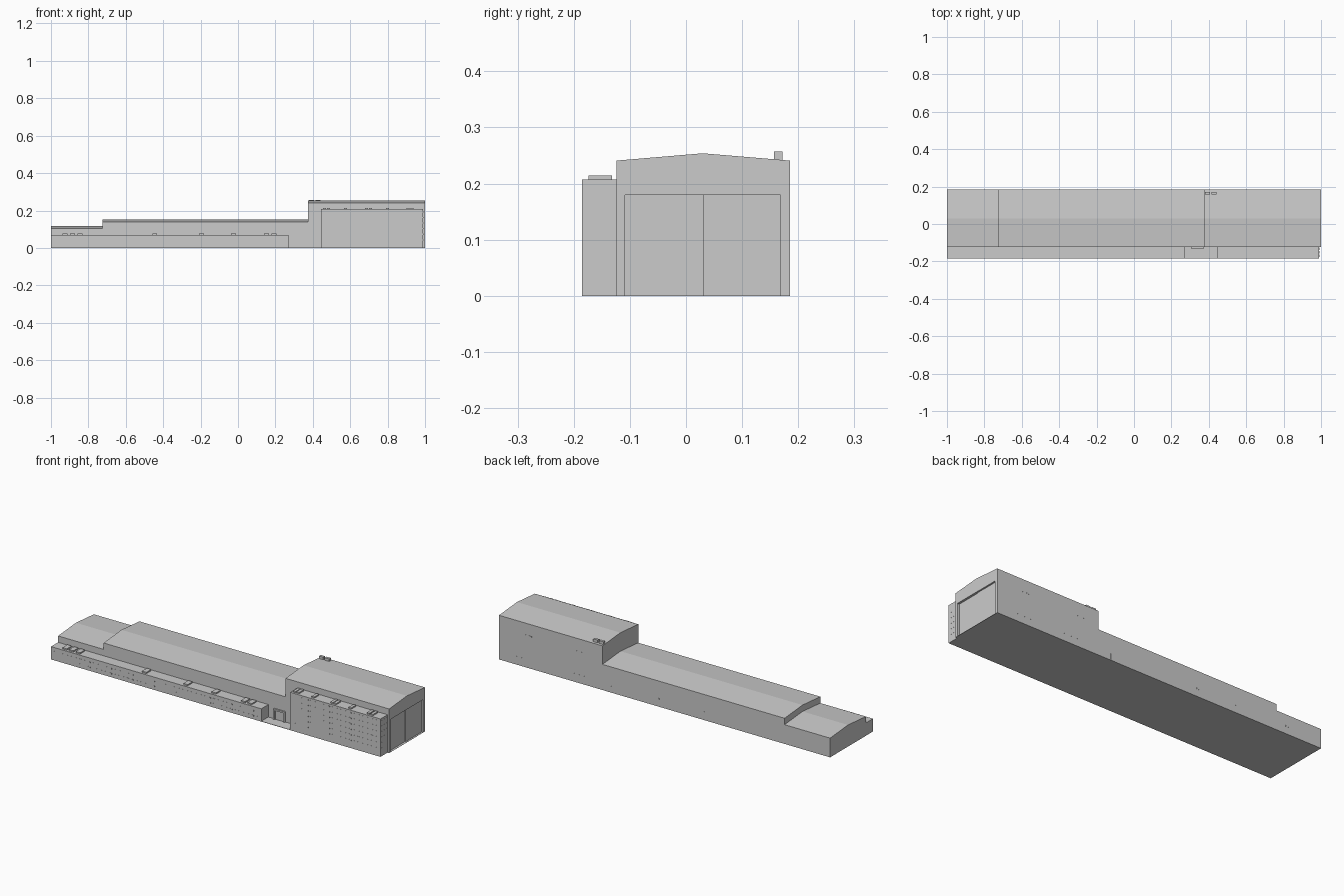
import bpy
import bmesh
from mathutils import Matrix, Vector

if "Cube" in bpy.data.objects:
    bpy.data.objects.remove(bpy.data.objects["Cube"])

Y0, Y1, YR = -0.124, 0.185, 0.03     # hall front wall, back wall, ridge
YF = -0.185                          # front of the annexes


def finish(name, bm):
    bmesh.ops.recalc_face_normals(bm, faces=bm.faces[:])
    me = bpy.data.meshes.new(name)
    bm.to_mesh(me)
    bm.free()
    ob = bpy.data.objects.new(name, me)
    bpy.context.collection.objects.link(ob)
    return ob


def boxes(name, items):
    """One object from boxes given as (x0, x1, y0, y1, z0, z1)."""
    bm = bmesh.new()
    for x0, x1, y0, y1, z0, z1 in items:
        centre = Vector(((x0 + x1) / 2, (y0 + y1) / 2, (z0 + z1) / 2))
        m = Matrix.Translation(centre) @ Matrix.Diagonal((x1 - x0, y1 - y0, z1 - z0, 1))
        bmesh.ops.create_cube(bm, size=1, matrix=m)
    return finish(name, bm)


def hall(name, x0, x1, eave, ridge):
    """Gabled cross-section extruded along x."""
    bm = bmesh.new()
    profile = [(Y0, 0), (Y1, 0), (Y1, eave), (YR, ridge), (Y0, eave)]
    face = bm.faces.new([bm.verts.new((x0, y, z)) for y, z in profile])
    ext = bmesh.ops.extrude_face_region(bm, geom=[face])
    verts = [v for v in ext["geom"] if isinstance(v, bmesh.types.BMVert)]
    bmesh.ops.translate(bm, verts=verts, vec=(x1 - x0, 0, 0))
    return finish(name, bm)


# Three stepped halls
hall("low_hall", -1.0, -0.725, 0.105, 0.118)
hall("middle_hall", -0.725, 0.375, 0.14, 0.153)
tall = hall("tall_hall", 0.375, 1.0, 0.241, 0.254)

# Recessed gate opening in the tall gable
cutter = boxes("gate_cutter", [(0.985, 1.1, -0.109, 0.168, -0.1, 0.18)])
cutter.hide_render = True
mod = tall.modifiers.new("gate", "BOOLEAN")
mod.object = cutter
mod.operation = "DIFFERENCE"
mod.solver = "EXACT"
bpy.context.view_layer.objects.active = tall
bpy.ops.object.modifier_apply(modifier=mod.name)
bpy.data.objects.remove(cutter)

# Sliding gate leaves, slightly staggered
boxes("gate_leaves", [(0.984, 0.988, -0.109, 0.03, 0, 0.18),
                      (0.984, 0.991, 0.03, 0.168, 0, 0.18)])
boxes("gate_threshold", [(0.984, 1.0, -0.109, 0.168, 0, 0.001)])

# Front annexes and the forecourt slab between them
boxes("long_annex", [(-1.0, 0.27, YF, Y0, 0, 0.07)])
boxes("office_annex", [(0.445, 0.99, YF, Y0, 0, 0.207)])
boxes("forecourt_slab", [(0.27, 0.445, YF, Y0, 0, 0.002)])

# Entrance in the forecourt: surround posts, lintel and door
boxes("entrance_frame", [(0.305, 0.314, -0.132, Y0, 0, 0.06),
                         (0.366, 0.375, -0.132, Y0, 0, 0.06),
                         (0.314, 0.366, -0.132, Y0, 0.051, 0.06)])
boxes("entrance_doors", [(0.316, 0.339, -0.126, Y0, 0, 0.05),
                         (0.341, 0.364, -0.126, Y0, 0, 0.05)])

# Rooftop units
long_units = [-0.925, -0.885, -0.845, -0.445, -0.195, -0.025, 0.152, 0.192]
boxes("long_annex_roof_units",
      [(x - 0.013, x + 0.013, -0.174, -0.132, 0.07, 0.077) for x in long_units])
office_units = [0.463, 0.483, 0.575, 0.688, 0.708, 0.798, 0.908, 0.93]
boxes("office_roof_units",
      [(x - 0.008, x + 0.008, -0.174, -0.132, 0.207, 0.214) for x in office_units])
boxes("hall_roof_units",
      [(x - 0.013, x + 0.013, 0.157, 0.172, 0.238, 0.257) for x in (0.392, 0.427)])

# Window rows on the annexes
T = 0.0006
office_rows = [0.043 + 0.03 * i for i in range(6)]
boxes("office_windows",
      [(0.462 + 0.026 * i, 0.476 + 0.026 * i, YF - T, YF, z - 0.003, z + 0.003)
       for z in office_rows for i in range(20)])
boxes("office_end_windows",
      [(0.99, 0.99 + T, y, y + 0.014, z - 0.003, z + 0.003)
       for z in office_rows for y in (-0.177, -0.158, -0.139)])
boxes("long_annex_windows",
      [(-0.985 + 0.026 * i, -0.971 + 0.026 * i, YF - T, YF, z - 0.003, z + 0.003)
       for z in (0.02, 0.047) for i in range(48)])

# Back wall: window groups, single windows and small doors
back = [(x + d, z) for x, z in ((0.86, 0.175), (0.52, 0.17), (0.85, 0.043), (0.53, 0.043))
        for d in (-0.05, -0.017, 0.017, 0.05)]
back += [(x, 0.043) for x in (0.04, -0.24, -0.467, -0.79)]
boxes("back_windows",
      [(x - 0.008, x + 0.008, Y1, Y1 + T, z - 0.003, z + 0.003) for x, z in back])
boxes("back_doors",
      [(x - 0.014, x + 0.014, Y1, Y1 + T, 0, 0.035) for x in (0.285, 0.33)])
